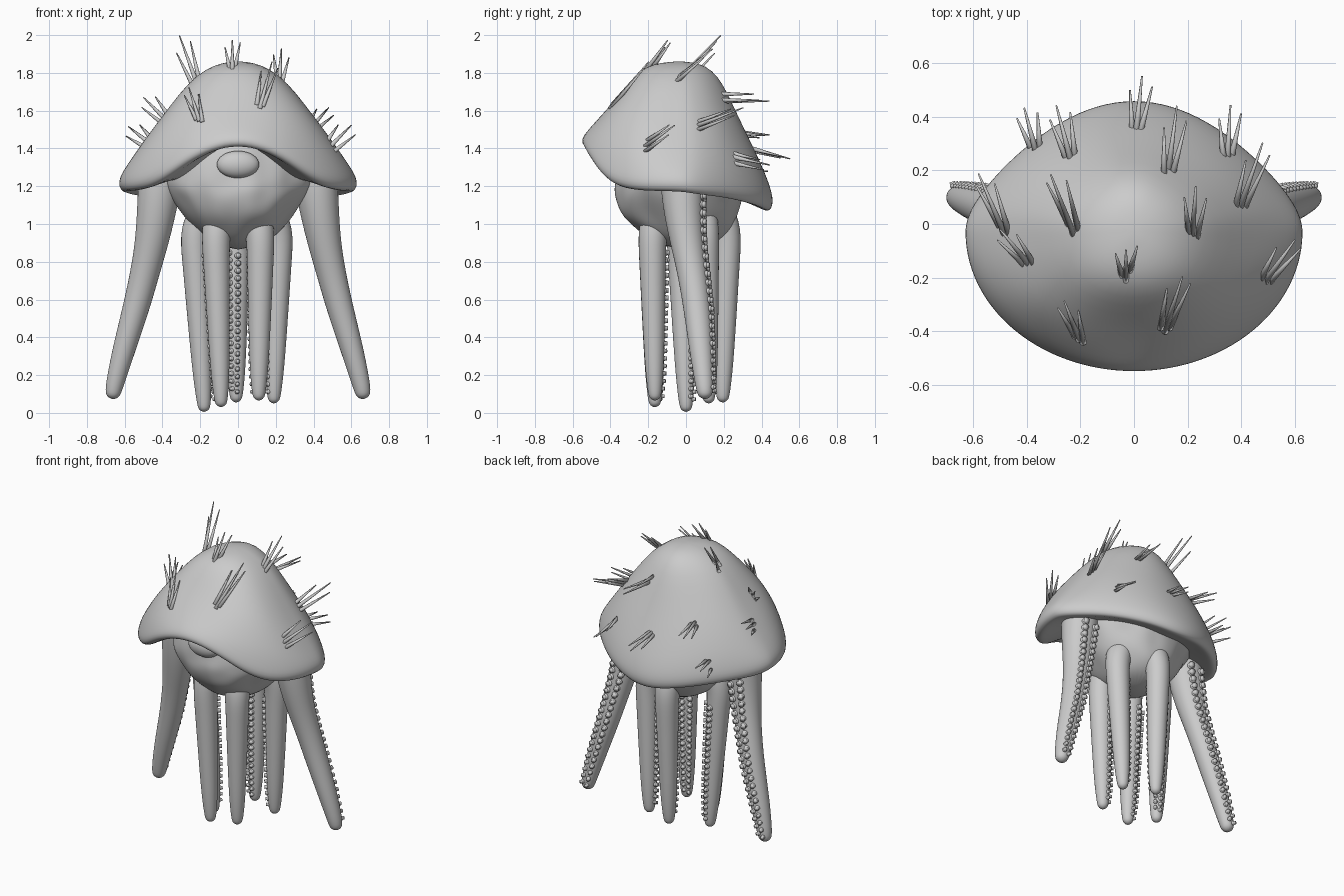
import bpy, bmesh, math, random
from mathutils import Vector, Matrix, noise
from mathutils.bvhtree import BVHTree

if "Cube" in bpy.data.objects:
    bpy.data.objects.remove(bpy.data.objects["Cube"])

random.seed(4)
TAU = 2 * math.pi


def finish(name, bm, subsurf=0):
    bmesh.ops.recalc_face_normals(bm, faces=bm.faces)
    me = bpy.data.meshes.new(name)
    bm.to_mesh(me)
    bm.free()
    for p in me.polygons:
        p.use_smooth = True
    ob = bpy.data.objects.new(name, me)
    bpy.context.collection.objects.link(ob)
    if subsurf:
        m = ob.modifiers.new("smooth", 'SUBSURF')
        m.levels = m.render_levels = subsurf
    return ob


def loft(rings, start, end):
    """Skin closed rings of points, closed by a pole point at each end."""
    bm = bmesh.new()
    vs = [[bm.verts.new(p) for p in r] for r in rings]
    n = len(vs[0])
    for a, b in zip(vs, vs[1:]):
        for i in range(n):
            bm.faces.new((a[i], a[(i + 1) % n], b[(i + 1) % n], b[i]))
    for pole, ring in ((start, vs[0]), (end, vs[-1])):
        c = bm.verts.new(pole)
        for i in range(n):
            bm.faces.new((c, ring[i], ring[(i + 1) % n]))
    return bm


def interp(table, t):
    for a, b in zip(table, table[1:]):
        if t <= b[0]:
            f = (t - a[0]) / (b[0] - a[0])
            return a[1] + f * (b[1] - a[1])
    return table[-1][1]


def around(table, deg):
    """Smoothed lookup of a left-right symmetric table by angle from the front."""
    total = 0
    for k in range(-4, 5):
        d = abs(deg + k * 2.5) % 360
        total += interp(table, min(d, 360 - d))
    return total / 9


# Cap: domed shell with a lip, raised at the front and drooping at the back
RIM_Z = [(0, 1.44), (18, 1.385), (30, 1.31), (42, 1.23), (60, 1.195),
         (90, 1.19), (135, 1.155), (180, 1.08)]
DOME_Z = [(0, 1.43), (30, 1.45), (50, 1.40), (68, 1.29), (90, 1.19), (110, 1.23),
          (135, 1.285), (180, 1.15)]
# radial share in x, in y, and share of the drop
PROFILE = [(.1, .13, .007), (.2, .27, .03), (.35, .41, .11), (.5, .53, .27), (.65, .66, .47),
           (.8, .8, .66), (.92, .92, .81), (.965, .965, .87), (.99, .99, .91),
           (1.005, 1.005, .96), (.99, .99, 1.01), (.95, .95, 1.03), (.9, .9, 1.02),
           (.8, .8, .99), (.6, .6, .94)]
rings = []
for tx, ty, d in PROFILE:
    ring = []
    for i in range(56):
        a = TAU * i / 56
        s, c = math.sin(a), math.cos(a)
        y = -.52 * c if c > 0 else -.49 * c * (1 - .38 * s * s)
        w = min(1, max(0, (tx - .6) / .4)) ** 3 if d < .92 else 1
        deg = math.degrees(a)
        base = around(DOME_Z, deg) * (1 - w) + around(RIM_Z, deg) * w
        ring.append((.63 * s * tx, -.03 + y * ty, 1.86 - d * (1.86 - base)))
    rings.append(ring)
bm = loft(rings, (0, -.03, 1.862), (0, -.03, 1.3))
tree = BVHTree.FromBMesh(bm)
finish("cap", bm, 1)

# Head: lumpy tapering body below the cap
HEAD = [(1.5, -.03, .28, .26), (1.38, -.04, .37, .32), (1.25, -.035, .4, .345),
        (1.19, -.035, .385, .345), (1.13, -.04, .35, .335), (1.04, -.03, .29, .31),
        (.97, -.01, .23, .25), (.9, 0, .15, .18)]
rings = []
for z, cy, rx, ry in HEAD:
    ring = []
    for i in range(32):
        a = TAU * i / 32
        p = Vector((rx * math.cos(a), cy + ry * math.sin(a), z))
        k = 1 + .09 * noise.noise(p * 10)
        ring.append((p.x * k, p.y * k, z))
    rings.append(ring)
finish("head", loft(rings, (0, -.03, 1.52), (0, 0, .86)), 2)

# Eye
bm = bmesh.new()
bmesh.ops.create_uvsphere(bm, u_segments=32, v_segments=16, radius=1,
                          matrix=Matrix.Translation((0, -.36, 1.315)) @ Matrix.Diagonal((.112, .055, .072, 1)))
finish("eye", bm)


def limb(name, pts, facing, z_top, z_low, pitch):
    """Tapered tentacle through (x, y, z, r) points with two rows of suckers."""
    rings = []
    x, y, z, r = pts[-1]
    for px, py, pz, pr in pts + [(x, y, z - r * .65, r * .75)]:
        rings.append([(px + pr * math.cos(TAU * i / 12), py + pr * math.sin(TAU * i / 12), pz)
                      for i in range(12)])
    finish(name, loft(rings, pts[0][:3], (x, y, z - r * 1.1)), 2)

    f = Vector(facing).normalized()
    side = Vector((-f.y, f.x, 0))
    prof = [[(-p[2], p[k]) for p in pts] for k in (0, 1, 3)]
    bm = bmesh.new()
    n = int((z_top - z_low) / pitch)
    for i in range(n + 1):
        z = z_top - i * pitch
        x, y, r = (interp(p, -z) for p in prof)
        for s in (-1, 1):
            d = f * math.cos(.34) + side * s * math.sin(.34)
            size = .007 + .15 * r
            pos = Vector((x, y, z - s * pitch * .2)) + d * (r * .93)
            m = Matrix.Translation(pos) @ d.to_track_quat('Z', 'Y').to_matrix().to_4x4()
            # stalk and wider cup
            bmesh.ops.create_uvsphere(bm, u_segments=10, v_segments=6, radius=size,
                                      matrix=m @ Matrix.Diagonal((1, 1, .8, 1)))
            bmesh.ops.create_cone(bm, segments=10, cap_ends=True, radius1=size * .6,
                                  radius2=size * .8, depth=size * 1.2,
                                  matrix=m @ Matrix.Translation((0, 0, size * .5)))
    finish(name + "_suckers", bm)


# Long outer arms, suckers at the back
ARM = [(.4, -.02, 1.34, .13), (.425, -.02, 1.1, .112), (.455, .005, .9, .093),
       (.495, .035, .73, .082), (.54, .06, .55, .076), (.605, .08, .33, .065), (.66, .1, .12, .049)]
for s, side in ((-1, "left"), (1, "right")):
    limb("arm_" + side, [(s * x, y, z, r) for x, y, z, r in ARM], (0, 1, 0), 1.14, .12, .046)

# Five inner legs, suckers turned inward: top x, y, tip x, y, z, facing x, y
LEGS = {"left": (-.235, -.03, -.18, 0, 0, .5, .85), "front_left": (-.12, -.18, -.09, -.165, .025, -.5, .85),
        "front_right": (.12, -.18, .11, -.165, .06, -.5, .85), "right": (.22, .1, .19, .12, .045, -1, -.3),
        "back": (-.01, .22, -.01, .195, .05, -.2, -1)}
for name, (x0, y0, x1, y1, zt, fx, fy) in LEGS.items():
    pts = [(x0 * .65, y0 * .7, 1.12, .09)]
    for t, r in ((0, .08), (.2, .073), (.4, .067), (.65, .059), (.85, .051), (1, .038)):
        z = .98 + (zt + .042 - .98) * t
        pts.append((x0 + (x1 - x0) * t, y0 + (y1 - y0) * t, z, r))
    limb("leg_" + name, pts, (fx, fy, 0), .84, zt + .05, .04)

# Bristle tufts: base x, y and the lean of the longest bristle
TUFTS = [(-.37, .3, -.04, .15, .0), (-.24, .27, -.05, .19, -.02), (.01, .35, .02, .19, -.05),
         (.13, .21, .03, .23, .0), (.35, .28, .01, .18, -.04), (.4, .06, .08, .23, .09),
         (-.49, -.01, -.09, .21, .07), (-.4, -.15, -.1, .12, .1), (-.23, -.01, -.08, .21, .22),
         (.22, -.02, .01, .16, .14), (-.03, -.18, 0, .1, .14), (-.21, -.42, -.05, .13, .16),
         (.12, -.39, .06, .19, .23), (.5, -.2, .1, .14, .1)]
bm = bmesh.new()
for x, y, dx, dy, dz in TUFTS:
    for k in range(3):
        bx = x + (k - 1) * .018
        by = y + random.uniform(-.02, .02)
        hit = tree.ray_cast(Vector((bx, by, 3)), Vector((0, 0, -1)))[0]
        if hit is None:
            continue
        v = Vector((dx + (k - 1) * .03, dy, dz)) * (.7, 1, .8)[k]
        d = v.normalized()
        length = v.length + .025
        m = Matrix.Translation(hit + d * (length / 2 - .025)) @ d.to_track_quat('Z', 'Y').to_matrix().to_4x4()
        bmesh.ops.create_cone(bm, segments=8, cap_ends=True, radius1=.013, radius2=.003,
                              depth=length, matrix=m)
finish("bristles", bm)
